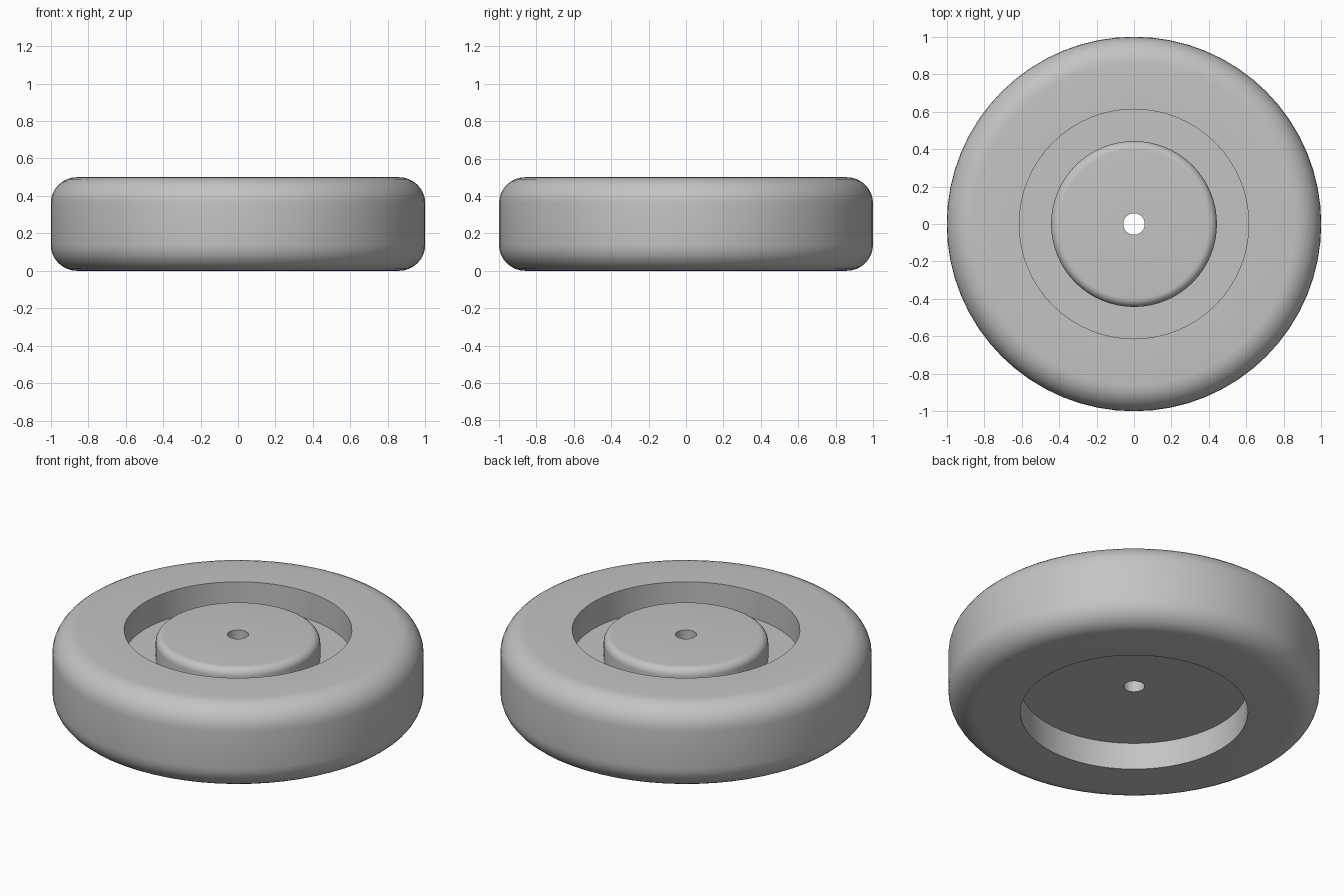
import bpy
import bmesh
from math import sin, cos, pi, radians

cube = bpy.data.objects.get("Cube")
if cube:
    bpy.data.objects.remove(cube, do_unlink=True)

SIDES = 64
TYRE_R, RIM_R, HUB_R, BORE_R = 1.0, 0.613, 0.443, 0.057
HEIGHT, WEB_LOW, WEB_HIGH, HUB_TOP = 0.5, 0.16, 0.34, 0.473
TYRE_ROUND, HUB_ROUND = 0.14, 0.045

grey = bpy.data.materials.new("plain grey")
grey.use_nodes = True
colour = (0.55, 0.55, 0.55, 1)
grey.diffuse_color = colour
grey.node_tree.nodes["Principled BSDF"].inputs["Base Color"].default_value = colour


def fillet(r, z, radius, start, steps=8):
    """Quarter arc of (r, z) points, counter-clockwise from the start angle."""
    angles = [start + pi / 2 * i / steps for i in range(steps + 1)]
    return [(r + radius * cos(a), z + radius * sin(a)) for a in angles]


def lathe(name, *profiles):
    """Turn open (r, z) profiles about the z axis into one smooth object."""
    bm = bmesh.new()
    for profile in profiles:
        rings = []
        for r, z in profile:
            rings.append([bm.verts.new((r * cos(2 * pi * k / SIDES),
                                        r * sin(2 * pi * k / SIDES), z))
                          for k in range(SIDES)])
        for low, high in zip(rings, rings[1:]):
            for k in range(SIDES):
                n = (k + 1) % SIDES
                bm.faces.new((low[k], low[n], high[n], high[k]))
    mesh = bpy.data.meshes.new(name)
    bm.to_mesh(mesh)
    bm.free()
    mesh.materials.append(grey)
    obj = bpy.data.objects.new(name, mesh)
    bpy.context.collection.objects.link(obj)
    bpy.ops.object.select_all(action="DESELECT")
    obj.select_set(True)
    bpy.context.view_layer.objects.active = obj
    bpy.ops.object.shade_smooth_by_angle(angle=radians(30))
    return obj


# Rounded tyre with the straight walls of both recesses
inset = TYRE_R - TYRE_ROUND
lathe("tyre",
      [(RIM_R, WEB_LOW), (RIM_R, 0)]
      + fillet(inset, TYRE_ROUND, TYRE_ROUND, -pi / 2)
      + fillet(inset, HEIGHT - TYRE_ROUND, TYRE_ROUND, 0)
      + [(RIM_R, HEIGHT), (RIM_R, WEB_HIGH)])

# Flat web: underside disc and the ring around the hub
lathe("web",
      [(BORE_R, WEB_LOW), (RIM_R, WEB_LOW)],
      [(RIM_R, WEB_HIGH), (HUB_R, WEB_HIGH)])

# Raised hub with a rounded rim and an axle bore right through
lathe("hub",
      [(HUB_R, WEB_HIGH)]
      + fillet(HUB_R - HUB_ROUND, HUB_TOP - HUB_ROUND, HUB_ROUND, 0)
      + [(BORE_R, HUB_TOP), (BORE_R, WEB_LOW)])
